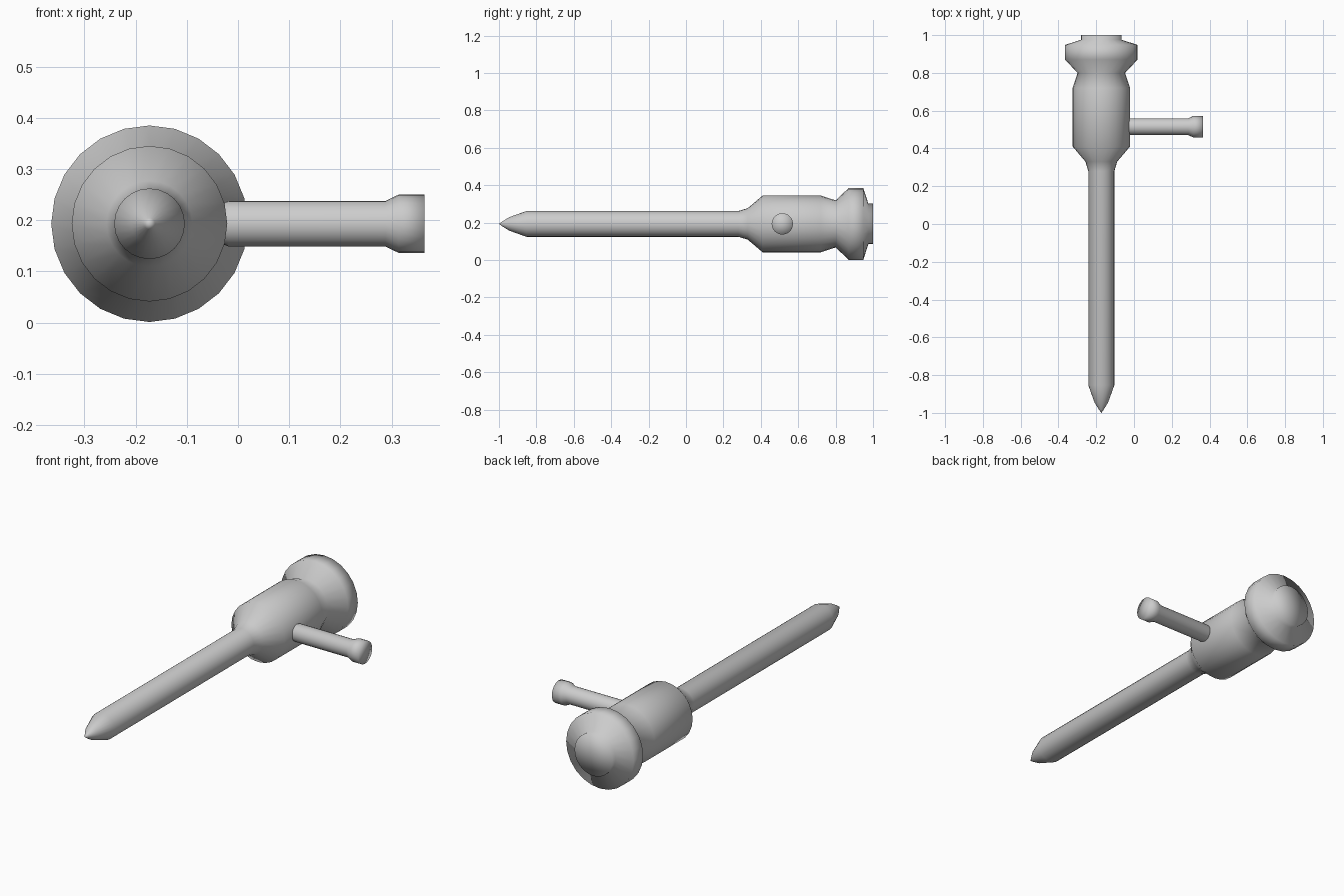
import bpy, bmesh
from math import radians
from mathutils import Matrix, Vector

if "Cube" in bpy.data.objects:
    bpy.data.objects.remove(bpy.data.objects["Cube"])


def lathe(name, profile, steps, rotation, location):
    """Spin (radius, height) points round z, then turn and place the part."""
    bm = bmesh.new()
    verts = [bm.verts.new((r, 0, h)) for r, h in profile]
    edges = [bm.edges.new(pair) for pair in zip(verts, verts[1:])]
    bmesh.ops.spin(bm, geom=verts + edges, cent=(0, 0, 0), axis=(0, 0, 1),
                   angle=radians(360), steps=steps)
    bmesh.ops.remove_doubles(bm, verts=bm.verts, dist=0.0005)
    bmesh.ops.transform(bm, verts=bm.verts,
                        matrix=Matrix.Translation(Vector(location)) @ rotation)
    bmesh.ops.recalc_face_normals(bm, faces=bm.faces)
    mesh = bpy.data.meshes.new(name)
    bm.to_mesh(mesh)
    bm.free()
    for poly in mesh.polygons:
        poly.use_smooth = True
    obj = bpy.data.objects.new(name, mesh)
    bpy.context.collection.objects.link(obj)
    return obj


AXIS_X, AXIS_Z = -0.173, 0.193

# Pointed shaft, barrel and flared end cap along y
body_profile = [
    (0, -1.0), (0.011, -0.985), (0.036, -0.945), (0.069, -0.853),
    (0.069, 0.28), (0.084, 0.33), (0.152, 0.41), (0.152, 0.72),
    (0.126, 0.80), (0.192, 0.87), (0.192, 0.948), (0.108, 0.975),
    (0.108, 1.0), (0, 1.0),
]
lathe("shaft_body", body_profile, 24, Matrix.Rotation(radians(-90), 4, 'X'),
      (AXIS_X, 0, AXIS_Z))

# Side port with a flared end along x
port_profile = [
    (0, -0.04), (0.04, -0.03), (0.0445, -0.018), (0.0445, 0.288),
    (0.057, 0.314), (0.057, 0.364), (0, 0.364),
]
lathe("side_port", port_profile, 24, Matrix.Rotation(radians(90), 4, 'Y'),
      (0, 0.515, AXIS_Z))
